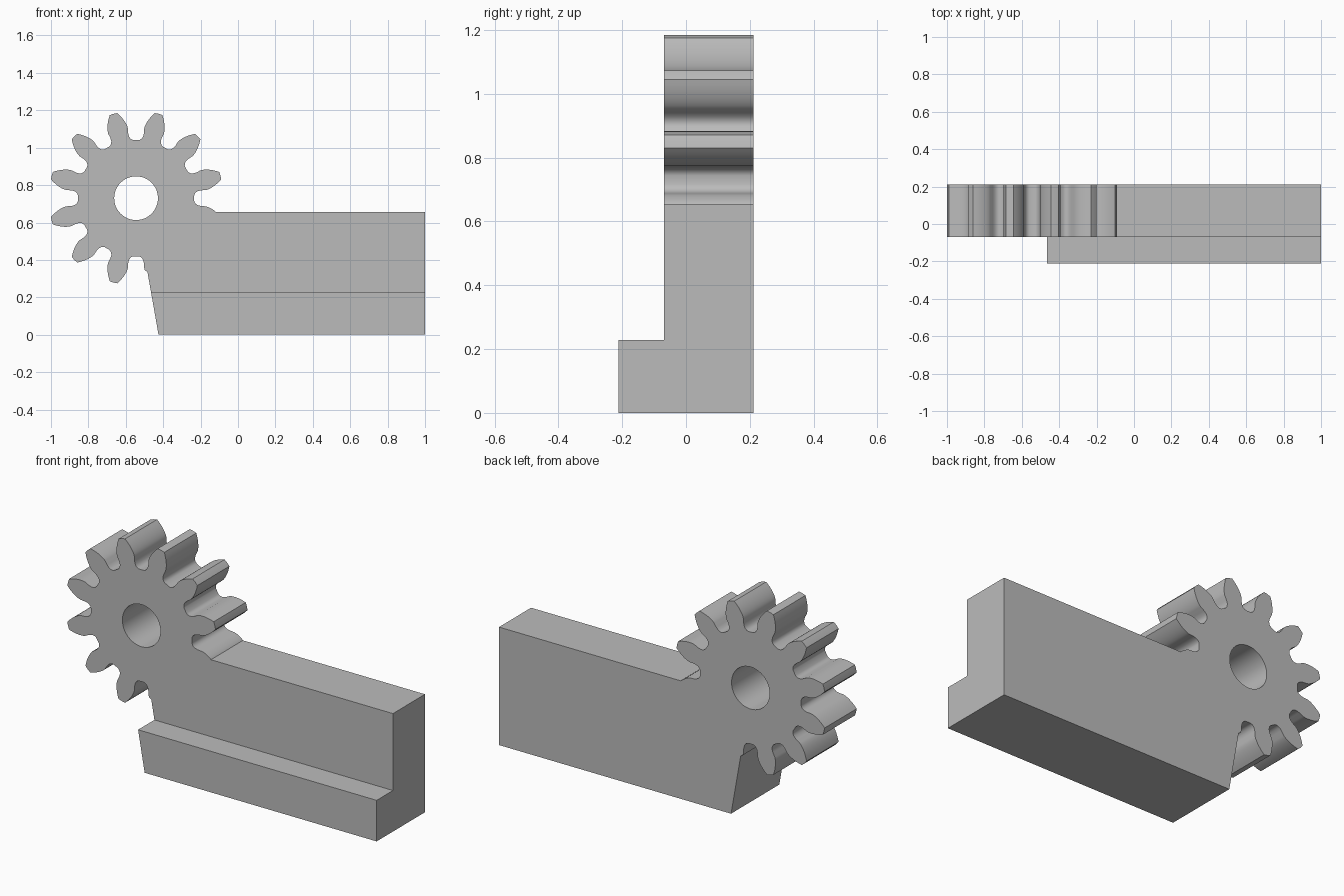
import bpy, bmesh, math
from mathutils import Vector

cube = bpy.data.objects.get("Cube")
if cube:
    bpy.data.objects.remove(cube, do_unlink=True)

# Main sizes
CX, CZ = -0.545, 0.73
FRONT, PLATE_FRONT, BACK = -0.212, -0.069, 0.212
LEDGE_TOP, BODY_TOP = 0.228, 0.655
TEETH, TIP_R, ROOT_R, HOLE_R = 12, 0.466, 0.311, 0.117
PITCH_R = TIP_R * TEETH / (TEETH + 2)
PRESSURE = math.radians(20)
BASE_R = PITCH_R * math.cos(PRESSURE)
STEP = math.tau / TEETH


def polar(r, a):
    return (CX + r * math.cos(a), CZ + r * math.sin(a))


def half_angle(r):
    """Half the angular width of an involute tooth at radius r."""
    a = math.acos(min(1, BASE_R / r))
    return (math.pi / (2 * TEETH) + math.tan(PRESSURE) - PRESSURE
            - (math.tan(a) - a))


# One flank, from the rounded root to the tip, as (radius, half angle)
flank = [(ROOT_R, math.radians(12.4)), (0.314, math.radians(10.9)),
         (0.321, math.radians(9.5)), (0.332, math.radians(8.5)),
         (0.35, math.radians(8.1))]
for i in range(8):
    r = BASE_R + (TIP_R - BASE_R) * i / 7
    flank.append((r, half_angle(r)))


def rising(center, limit=1):
    return [polar(r, center - h) for r, h in flank if r < limit]


def falling(center, limit=1):
    return [polar(r, center + h) for r, h in reversed(flank) if r < limit]


# Outline: gear teeth running counterclockwise, then the bar
outline = falling(-STEP / 2, 0.43)
for k in range(9):
    center = STEP * (k + 0.5)
    outline += rising(center) + [polar(TIP_R + 0.001, center)] + falling(center)
outline += rising(STEP * 9.5, 0.39)
outline += [(-0.484, 0.335), (-0.425, 0), (1, 0), (1, BODY_TOP), (-0.118, BODY_TOP)]
hole = [polar(HOLE_R, math.tau * i / 48) for i in range(48)]

# Flat profile with the shaft hole
bm = bmesh.new()
edges = []
for loop in (outline, hole):
    vs = [bm.verts.new((x, PLATE_FRONT, z)) for x, z in loop]
    edges += [bm.edges.new((a, b)) for a, b in zip(vs, vs[1:] + vs[:1])]
bmesh.ops.triangle_fill(bm, edges=edges, use_beauty=True, normal=(0, -1, 0))
bmesh.ops.bisect_plane(bm, geom=bm.verts[:] + bm.edges[:] + bm.faces[:],
                       plane_co=(0, 0, LEDGE_TOP), plane_no=(0, 0, 1))


def extrude(faces, distance):
    out = bmesh.ops.extrude_face_region(bm, geom=faces)["geom"]
    verts = [g for g in out if isinstance(g, bmesh.types.BMVert)]
    bmesh.ops.translate(bm, verts=verts, vec=Vector((0, distance, 0)))


# Thicken the plate, then pull the ledge forward from its lower front
extrude(bm.faces[:], BACK - PLATE_FRONT)
low = [f for f in bm.faces
       if all(abs(v.co.y - PLATE_FRONT) < 1e-5 for v in f.verts)
       and f.calc_center_median().z < LEDGE_TOP]
extrude(low, FRONT - PLATE_FRONT)
bmesh.ops.recalc_face_normals(bm, faces=bm.faces[:])
bmesh.ops.dissolve_limit(bm, angle_limit=0.01, verts=bm.verts[:], edges=bm.edges[:])

mesh = bpy.data.meshes.new("gear_bar")
bm.to_mesh(mesh)
bm.free()
body = bpy.data.objects.new("gear_bar", mesh)
bpy.context.collection.objects.link(body)

# Plain grey finish
grey = bpy.data.materials.new("plain_grey")
grey.use_nodes = True
color = (0.5, 0.5, 0.5, 1)
grey.diffuse_color = color
grey.node_tree.nodes["Principled BSDF"].inputs["Base Color"].default_value = color
mesh.materials.append(grey)

bpy.ops.object.select_all(action="DESELECT")
body.select_set(True)
bpy.context.view_layer.objects.active = body
bpy.ops.object.shade_smooth_by_angle(angle=math.radians(30))
